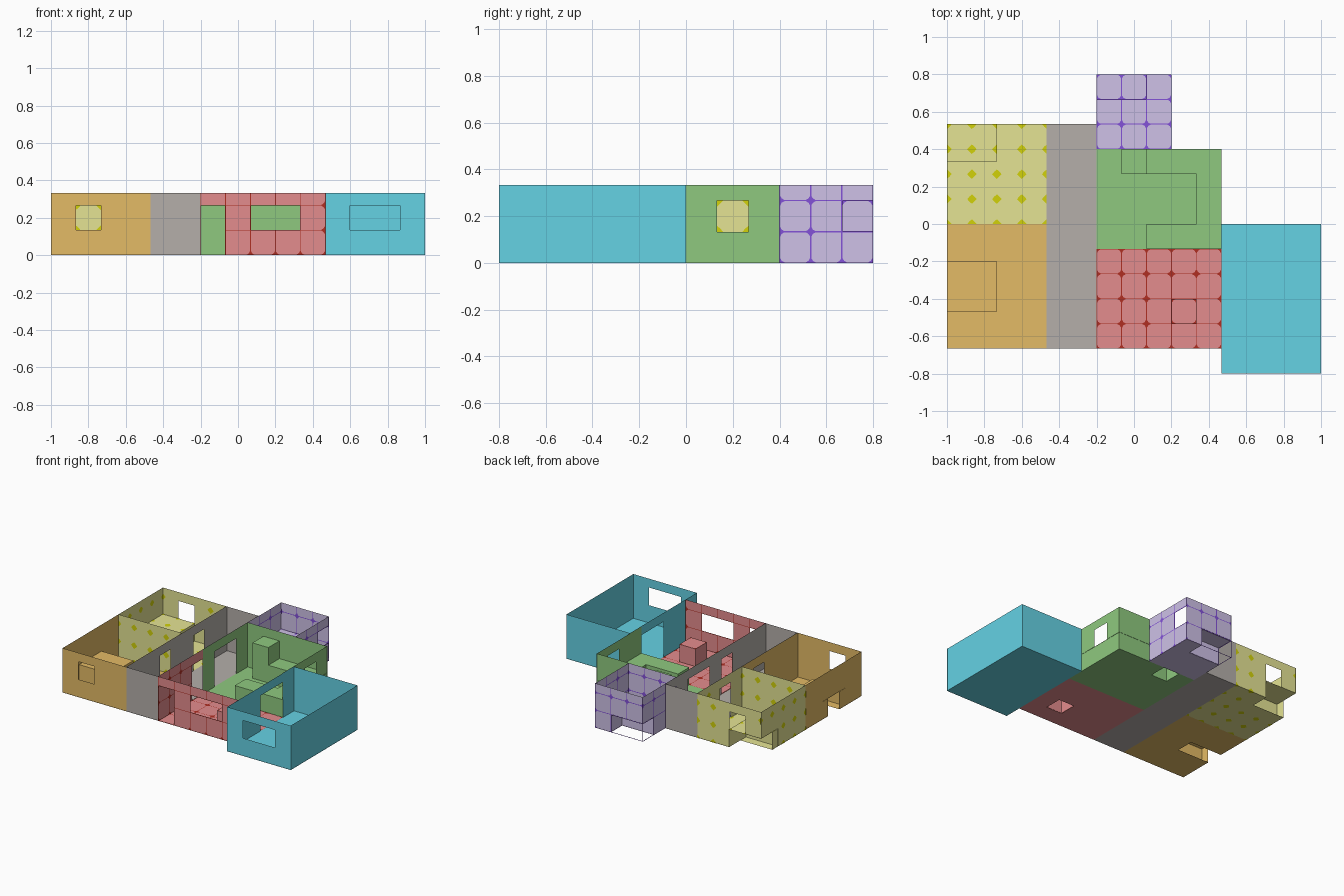
import bpy, bmesh, math
from mathutils import Vector

if "Cube" in bpy.data.objects:
    bpy.data.objects.remove(bpy.data.objects["Cube"])

CELL = 2 / 15          # one plan cell
TOP = 2.5              # wall height in cells


def mat(name, r, g, b):
    lin = [(c / 255 / 12.92) if c < 11 else ((c / 255 + .055) / 1.055) ** 2.4 for c in (r, g, b)]
    m = bpy.data.materials.new(name)
    m.diffuse_color = (*lin, 1)
    m.use_nodes = True
    m.node_tree.nodes["Principled BSDF"].inputs["Base Color"].default_value = m.diffuse_color
    return m


ORANGE = mat("orange", 228, 187, 102)
YELLOW = mat("yellow", 229, 228, 148)
GREY = mat("grey", 181, 175, 170)
RED = mat("red", 228, 140, 141)
GREEN = mat("green", 143, 201, 127)
PURPLE = mat("purple", 207, 194, 232)
BLUE = mat("blue", 101, 210, 228)
OLIVE = mat("olive marks", 210, 210, 10)
DARK_RED = mat("dark red marks", 176, 46, 34)
VIOLET = mat("violet marks", 132, 82, 217)


def P(i, j, k):
    return Vector((i * CELL - 1, j * CELL - .8, k * CELL))


def steps(a, b):
    return [a + q / 2 for q in range(round((b - a) * 2) + 1)]


def panel(bm, frame, us, vs, holes, marks=None, sides=(1, -1)):
    """Gridded sheet with rectangular holes; optional stars and lines on the cell grid."""
    for u0, u1 in zip(us, us[1:]):
        for v0, v1 in zip(vs, vs[1:]):
            cu, cv = (u0 + u1) / 2, (v0 + v1) / 2
            if any(a < cu < b and c < cv < d for a, b, c, d in holes):
                continue
            bm.faces.new([bm.verts.new(frame(u, v, 0))
                          for u, v in ((u0, v0), (u1, v0), (u1, v1), (u0, v1))])
    if not marks:
        return
    arm, waist, line = marks
    cl = lambda t, w: min(max(t, w[0]), w[-1])

    def plate(pts):
        for s in sides:
            ring = []
            for a, b in pts:
                q = (cl(a, us), cl(b, vs))
                if q not in ring:
                    ring.append(q)
            if len(ring) > 2:
                f = bm.faces.new([bm.verts.new(frame(*q, .009 * s)) for q in ring])
                f.material_index = 1

    nu = range(math.ceil(us[0]), math.floor(us[-1]) + 1)
    nv = range(math.ceil(vs[0]), math.floor(vs[-1]) + 1)
    for u in nu:
        for v in nv:
            # star on the node
            if arm and not any(a <= u <= b and c <= v <= d for a, b, c, d in holes):
                plate([(u + a * arm + c * waist, v + b * arm + d * waist) for a, b, c, d in (
                    (1, 0, 0, 0), (0, 0, 1, 1), (0, 1, 0, 0), (0, 0, -1, 1),
                    (-1, 0, 0, 0), (0, 0, -1, -1), (0, -1, 0, 0), (0, 0, 1, -1))])
            # thin joint lines towards the next nodes
            for du, dv in ((1, 0), (0, 1)):
                u2, v2 = cl(u + du, us), cl(v + dv, vs)
                mu, mv = (u + u2) / 2, (v + v2) / 2
                if not line or (u2 == u and v2 == v) or any(
                        a < mu < b and c < mv < d for a, b, c, d in holes):
                    continue
                x, y = line * dv, line * du
                plate([(u - x, v - y), (u2 + x, v - y) if du else (u + x, v),
                       (u2 + x, v2 + y), (u - x, v2 + y)])


def finish(name, bm, mats):
    bmesh.ops.remove_doubles(bm, verts=bm.verts, dist=1e-5)
    me = bpy.data.meshes.new(name)
    bm.to_mesh(me)
    bm.free()
    for m in mats:
        me.materials.append(m)
    ob = bpy.data.objects.new(name, me)
    bpy.context.collection.objects.link(ob)


def room(name, x0, x1, y0, y1, mats, openings={}, skip="", box=None, marks=None, under=False):
    """Floor and four thin walls; a box stands over a floor opening of whole cells."""
    bm = bmesh.new()
    e = .015
    fr = {"W": lambda u, v, o: P(x0 + e + o, u, v), "E": lambda u, v, o: P(x1 - e + o, u, v),
          "S": lambda u, v, o: P(u, y0 + e + o, v), "N": lambda u, v, o: P(u, y1 - e + o, v)}
    xs, ys, zs = steps(x0, x1), steps(y0, y1), [0, 1, 2, TOP]
    holes = {s: list(openings.get(s, [])) for s in "WESN"}
    floor_holes = []
    if box:
        a, b, c, d, h = box
        ci, di = math.ceil(c), math.floor(d)
        floor_holes.append((a, b, ci, di))
        panel(bm, lambda u, v, o: P(u, v, h + o), steps(a, b), steps(c, d), [], marks, (1,))
        for s, touch, lo, hi, f in (
                ("W", a == x0, ci, di, lambda u, v, o: P(a, u, v)),
                ("E", b == x1, ci, di, lambda u, v, o: P(b, u, v)),
                ("S", c == y0, a, b, lambda u, v, o: P(u, c, v)),
                ("N", d == y1, a, b, lambda u, v, o: P(u, d, v))):
            if touch and name != "kitchen":
                holes[s].append((lo, hi, 0, h))       # outer wall is notched under the box
            elif not touch:
                panel(bm, f, [c, d] if s in "WE" else [a, b], [0, h], [])
    panel(bm, lambda u, v, o: P(u, v, o), xs, ys, floor_holes, marks, (1, -1) if under else (1,))
    for s in "WESN":
        if s not in skip:
            panel(bm, fr[s], ys if s in "WE" else xs, zs, holes[s], marks)
    finish(name, bm, mats)


# rooms: openings are (from, to, bottom, top) in cells along each wall
room("front_bedroom", 0, 4, 1, 6, [ORANGE],
     {"S": [(1, 2, 1, 2)], "E": [(4, 5, 0, 2)]}, skip="N", box=(0, 2, 2.5, 4.5, 1))
room("back_bedroom", 0, 4, 6, 10, [YELLOW, OLIVE],
     {"N": [(1, 2, 1, 2)], "E": [(7, 8, 0, 2)]}, box=(0, 2, 8.5, 10, 1),
     marks=(.19, .1, 0), under=True)
room("hall", 4, 6, 1, 10, [GREY],
     {"W": [(4, 5, 0, 2), (7, 8, 0, 2)], "E": [(4, 5, 0, 2), (6, 8, 0, 2), (9, 10, 0, 2)]})
room("living_room", 6, 11, 1, 5, [RED, DARK_RED],
     {"S": [(6, 7, 0, 2), (8, 10, 1, 2)], "W": [(4, 5, 0, 2)]},
     skip="NE", box=(9, 10, 2, 3, 1), marks=(.19, .07, .014))
room("kitchen", 6, 11, 5, 9, [GREEN],
     {"W": [(6, 8, 0, 2)], "E": [(7, 8, 1, 2)]}, skip="S", box=(7, 8, 8, 9, 2))
room("bathroom", 6, 9, 9, 12, [PURPLE, VIOLET],
     {"W": [(9, 10, 0, 2)], "E": [(11, 12, 1, 2)]}, box=(6, 8, 11, 12, 1),
     marks=(.19, .07, .02))
room("side_room", 11, 15, 0, 6, [BLUE, PURPLE],
     {"S": [(12, 14, 1, 2)], "W": [(3, 5, 0, 2)]})

# U-shaped kitchen counter
bm = bmesh.new()
outline = [(8, 9), (8, 8), (10, 8), (10, 6), (8, 6), (8, 5), (11, 5)]
for a, b in zip(outline, outline[1:]):
    bm.faces.new([bm.verts.new(P(*q)) for q in ((*a, 0), (*b, 0), (*b, 1), (*a, 1))])
for a, b, c, d in ((8, 11, 8, 9), (10, 11, 6, 8), (8, 11, 5, 6)):
    bm.faces.new([bm.verts.new(P(*q)) for q in ((a, c, 1), (b, c, 1), (b, d, 1), (a, d, 1))])
finish("kitchen_counter", bm, [GREEN])
